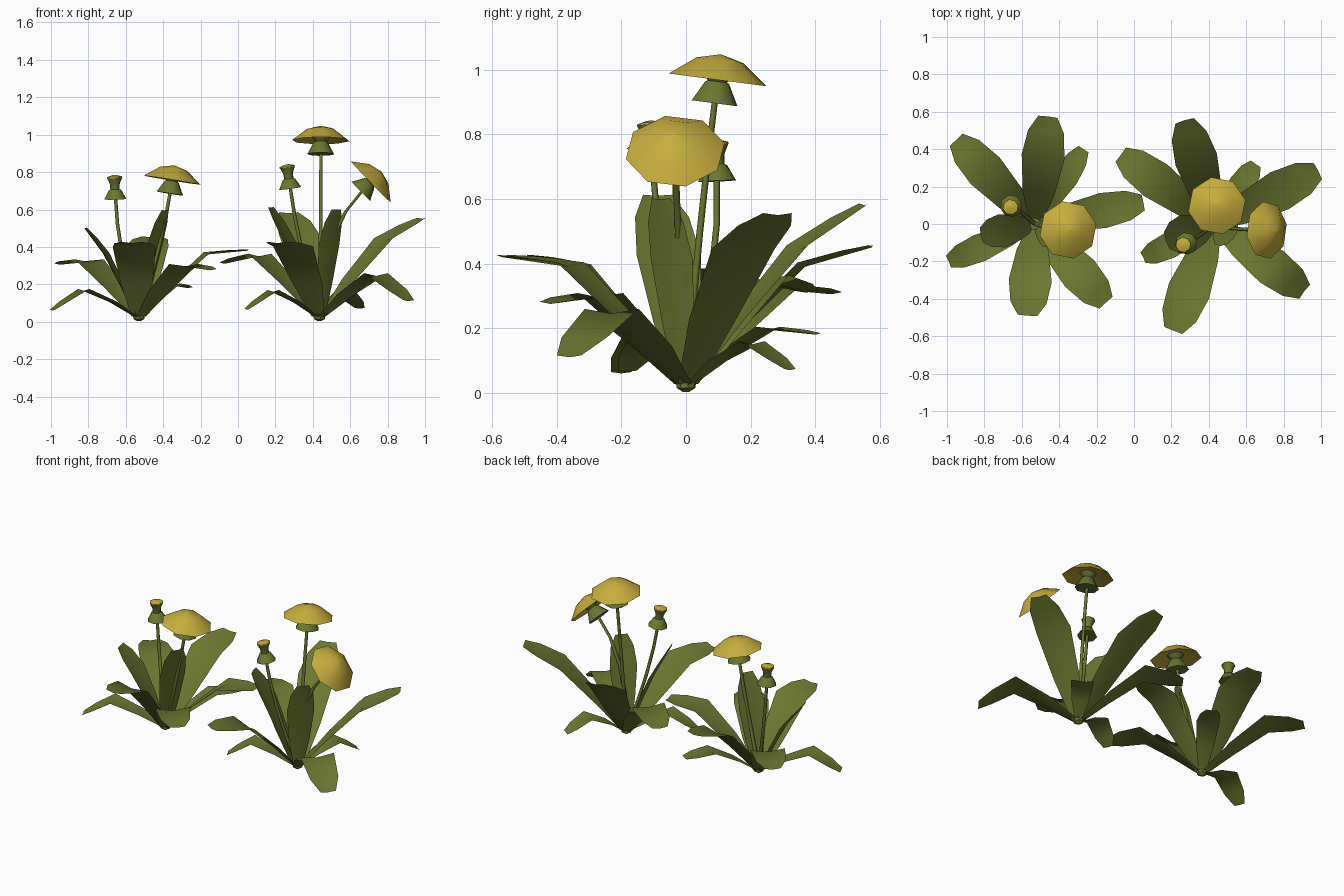
import bpy, bmesh, math
from mathutils import Vector

if "Cube" in bpy.data.objects:
    bpy.data.objects.remove(bpy.data.objects["Cube"])


def material(name, rgb):
    m = bpy.data.materials.new(name)
    m.diffuse_color = (*rgb, 1)
    m.use_nodes = True
    m.node_tree.nodes["Principled BSDF"].inputs["Base Color"].default_value = m.diffuse_color
    return m


GREEN = material("leaf_green", (0.150, 0.185, 0.030))
YELLOW = material("petal_yellow", (0.56, 0.42, 0.045))


def add_object(name, verts, faces, mat, smooth=False):
    me = bpy.data.meshes.new(name)
    me.from_pydata([tuple(v) for v in verts], [], faces)
    me.materials.append(mat)
    for p in me.polygons:
        p.use_smooth = smooth
    ob = bpy.data.objects.new(name, me)
    bpy.context.collection.objects.link(ob)
    return ob


# Leaf: folded blade, narrow at the base, bent at a shoulder, blunt at the tip
def leaf(base, tip, shoulder_z, width):
    base, tip = Vector(base), Vector(tip)
    flat = Vector((tip.x - base.x, tip.y - base.y, 0))
    out = flat.normalized()
    side = Vector((-out.y, out.x, 0))
    start = base + out * 0.02
    knee = base + flat * 0.64
    knee.z = shoulder_z
    low = start.lerp(knee, 0.45) + Vector((0, 0, 0.012))
    spine = [start, low, knee, knee.lerp(tip, 0.62), tip]
    shape = [0.33, 0.75, 1.0, 0.84, 0.45]
    verts, faces = [], []
    for i, (p, s) in enumerate(zip(spine, shape)):
        d = (spine[min(i + 1, 4)] - spine[max(i - 1, 0)]).normalized()
        up = d.cross(side)
        h = width * s / 2
        verts += [p - side * h + up * h * 0.14, p, p + side * h + up * h * 0.14]
    for r in range(4):
        for c in range(2):
            a = r * 3 + c
            faces.append((a, a + 1, a + 4, a + 3))
    add_object("leaf", verts, faces, GREEN, True)


# Rings of (radius, height) revolved about a tilted axis
def revolve(name, origin, axis, rings, mat, n=8, smooth=False):
    q = Vector((0, 0, 1)).rotation_difference(Vector(axis).normalized())
    verts, faces = [], []
    for r, z in rings:
        for k in range(n):
            a = 2 * math.pi * (k + 0.25) / n
            verts.append(Vector(origin) + q @ Vector((r * math.cos(a), r * math.sin(a), z)))
    for i in range(len(rings) - 1):
        for k in range(n):
            j = (k + 1) % n
            faces.append((i * n + k, i * n + j, (i + 1) * n + j, (i + 1) * n + k))
    t = (len(rings) - 1) * n
    faces += [tuple(range(n))[::-1], tuple(range(t, t + n))]
    ob = add_object(name, verts, faces, mat)
    if smooth:
        bpy.context.view_layer.objects.active = ob
        ob.select_set(True)
        bpy.ops.object.shade_smooth_by_angle(angle=math.radians(50))
        ob.select_set(False)


# Stem: thin tube from the crown to the calyx, arriving along the flower axis
def stem(base, top, axis):
    base, top, axis = Vector(base), Vector(top), Vector(axis).normalized()
    ctrl = top - axis * (top - base).length * 0.45
    verts, faces, n, m = [], [], 5, 5
    for i in range(m):
        t = i / (m - 1)
        p = base * (1 - t) ** 2 + ctrl * 2 * t * (1 - t) + top * t * t
        for k in range(n):
            a = 2 * math.pi * k / n
            r = 0.012 - 0.002 * t
            verts.append(p + Vector((r * math.cos(a), r * math.sin(a), 0)))
    for i in range(m - 1):
        for k in range(n):
            j = (k + 1) % n
            faces.append((i * n + k, i * n + j, (i + 1) * n + j, (i + 1) * n + k))
    add_object("stem", verts, faces, GREEN, True)


# Open flower: apex is the top of the petal dome
def flower(base, apex, axis):
    axis = Vector(axis).normalized()
    p = Vector(apex) - axis * 0.152
    stem(base, p + axis * 0.03, axis)
    revolve("calyx_skirt", p, axis, [(0.073, 0.0), (0.038, 0.064), (0.026, 0.07)], GREEN, smooth=True)
    revolve("flower_cup", p, axis, [(0.028, 0.064), (0.055, 0.1)], GREEN, smooth=True)
    revolve("petals", p, axis,
            [(0.045, 0.099), (0.156, 0.073), (0.075, 0.134), (0.004, 0.152)], YELLOW, smooth=True)


# Closed bud: green cup with a small yellow top
def bud(base, apex, axis):
    axis = Vector(axis).normalized()
    p = Vector(apex) - axis * 0.128
    stem(base, p + axis * 0.02, axis)
    revolve("calyx_skirt", p, axis, [(0.06, 0), (0.034, 0.048), (0.024, 0.053)], GREEN, smooth=True)
    revolve("bud_cup", p, axis, [(0.025, 0.05), (0.027, 0.082), (0.042, 0.116)], GREEN, smooth=True)
    revolve("bud_petals", p, axis, [(0.042, 0.114), (0.041, 0.12), (0.012, 0.129)], YELLOW, smooth=True)


def plant(base, leaves, flowers, buds):
    x, y, z = base
    revolve("crown", (x, y, 0.003), (0, 0, 1), [(0.01, 0), (0.03, 0.012), (0.032, 0.035)], GREEN)
    for tx, ty, tz, kz, w in leaves:
        leaf(base, (tx, ty, tz), kz, w)
    for apex, axis in flowers:
        flower(base, apex, axis)
    for apex, axis in buds:
        bud(base, apex, axis)


# Left plant: leaves as (tip x, y, z, shoulder height, width)
plant((-0.53, 0.0, 0.025), [
    (-0.95, 0.45, 0.305, 0.32, 0.21),
    (-0.46, 0.575, 0.45, 0.39, 0.23),
    (-0.27, 0.40, 0.18, 0.195, 0.14),
    (0.05, 0.115, 0.38, 0.36, 0.19),
    (-0.15, -0.42, 0.275, 0.295, 0.21),
    (-0.57, -0.49, 0.42, 0.385, 0.23),
    (-0.99, -0.20, 0.06, 0.165, 0.15),
    (-0.82, -0.06, 0.50, 0.36, 0.18),
    (-0.385, -0.08, 0.595, 0.40, 0.17),
], [((-0.34, -0.03, 0.835), (0.16, 0.02, 1))],
    [((-0.66, 0.09, 0.783), (-0.03, -0.05, 1))])

# Right plant
plant((0.435, 0.0, 0.025), [
    (-0.07, 0.37, 0.31, 0.35, 0.21),
    (0.27, 0.555, 0.58, 0.445, 0.23),
    (0.65, 0.32, 0.07, 0.15, 0.14),
    (0.985, 0.285, 0.55, 0.435, 0.22),
    (0.91, -0.36, 0.11, 0.245, 0.21),
    (0.21, -0.57, 0.42, 0.39, 0.23),
    (0.05, -0.18, 0.065, 0.16, 0.14),
    (0.17, -0.09, 0.61, 0.42, 0.21),
    (0.53, -0.08, 0.60, 0.41, 0.17),
], [((0.443, 0.108, 1.047), (0, 0.13, 1)),
    ((0.766, -0.035, 0.803), (0.70, -0.02, 0.68))],
    [((0.262, -0.112, 0.84), (-0.13, -0.06, 1))])
